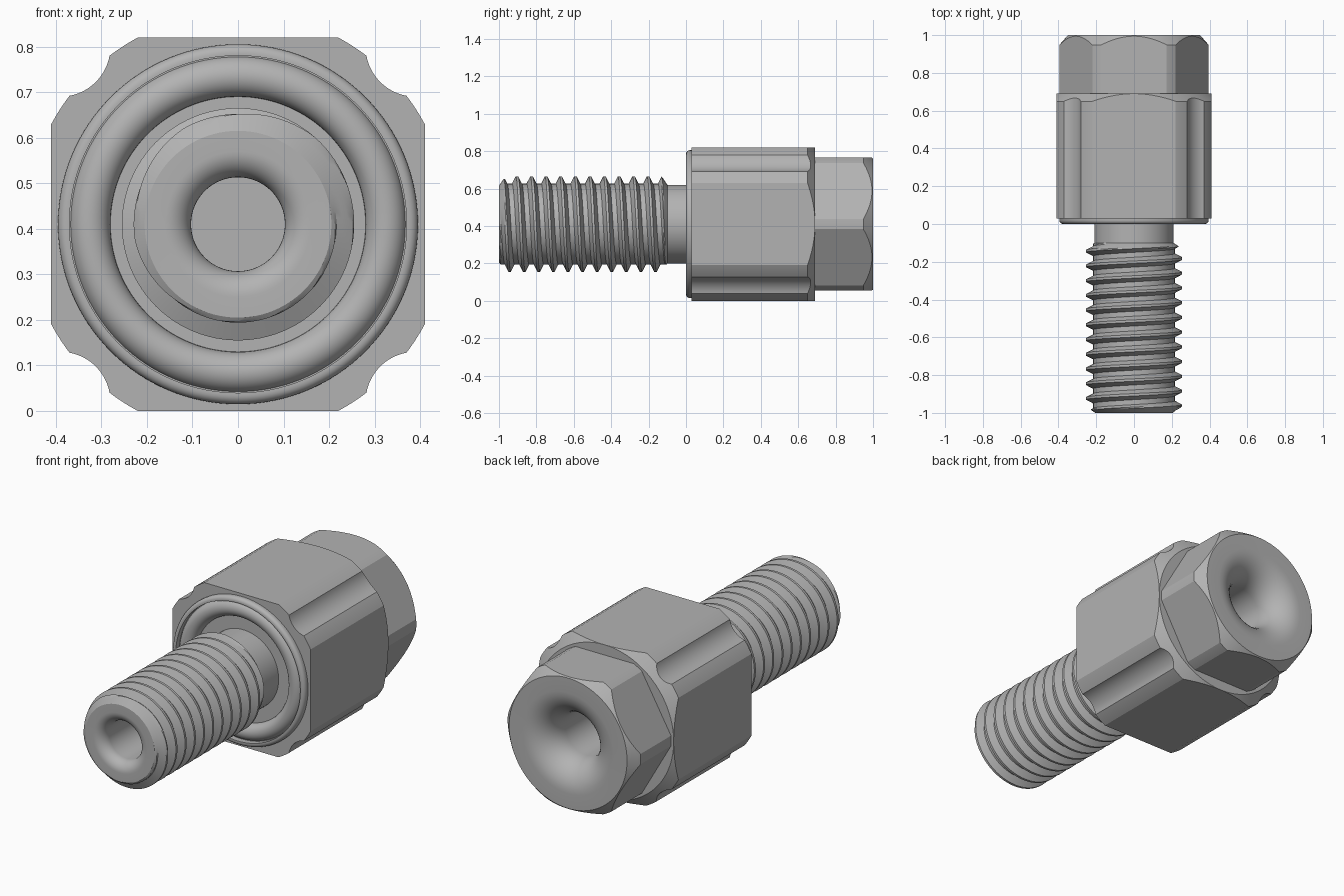
import bpy, bmesh
from math import sin, cos, pi, sqrt, acos, radians, hypot

if "Cube" in bpy.data.objects:
    bpy.data.objects.remove(bpy.data.objects["Cube"], do_unlink=True)

AXIS_Z = 0.41

steel = bpy.data.materials.new("grey steel")
steel.use_nodes = True
GREY = (0.45, 0.45, 0.45, 1)
steel.diffuse_color = GREY
steel.node_tree.nodes["Principled BSDF"].inputs["Base Color"].default_value = GREY


def point(r, a, y):
    return (r * sin(a), y, AXIS_Z + r * cos(a))


def loft(bm, rows, loop=False):
    """Join rows of points, each row closed around the axis."""
    rings = [[bm.verts.new(p) for p in row] for row in rows]
    pairs = list(zip(rings, rings[1:]))
    if loop:
        pairs.append((rings[-1], rings[0]))
    for a, b in pairs:
        for j in range(len(a)):
            k = (j + 1) % len(a)
            bm.faces.new((a[j], a[k], b[k], b[j]))


def finish(bm, name):
    bmesh.ops.remove_doubles(bm, verts=bm.verts, dist=1e-5)
    bmesh.ops.recalc_face_normals(bm, faces=bm.faces)
    mesh = bpy.data.meshes.new(name)
    bm.to_mesh(mesh)
    bm.free()
    mesh.materials.append(steel)
    ob = bpy.data.objects.new(name, mesh)
    bpy.context.collection.objects.link(ob)
    bpy.ops.object.select_all(action='DESELECT')
    ob.select_set(True)
    bpy.context.view_layer.objects.active = ob
    bpy.ops.object.shade_smooth_by_angle(angle=radians(20))


def turned(profile, angles):
    """Rows for a lathe profile of (radius, y) pairs."""
    return [[point(r, a, y) for a in angles] for r, y in profile]


def around(n):
    return [2 * pi * j / n for j in range(n)]


def fillet(r, y, dr, dy, n=10):
    """Rounded lip running inward from radius r, height y."""
    ts = [pi / 2 * i / n for i in range(n + 1)]
    return [(r - dr * sin(t), y + dy * (1 - cos(t))) for t in ts]


def with_breaks(sides, breaks):
    """One-degree angles plus the exact corners of a repeating outline."""
    angles = set(round(radians(d), 6) for d in range(360))
    for s in range(sides):
        for b in breaks:
            for sign in (-1, 1):
                angles.add(round((2 * pi * s / sides + sign * b) % (2 * pi), 6))
    return sorted(angles)


# Square body: flats clipped by a cylinder, round groove along each corner
FLAT, CORNER, GROOVE = 0.41, 0.465, 0.11
DIAG = 0.39 * sqrt(2)
groove_half = acos((CORNER**2 + DIAG**2 - GROOVE**2) / (2 * CORNER * DIAG))


def body_radius(a):
    off = (a + pi / 4) % (pi / 2) - pi / 4
    r = min(CORNER, FLAT / cos(off))
    phi = pi / 4 - abs(off)
    inside = GROOVE**2 - (DIAG * sin(phi))**2
    if inside > 0:
        r = min(r, DIAG * cos(phi) - sqrt(inside))
    return r


angles = with_breaks(4, [acos(FLAT / CORNER), pi / 4 - groove_half])
outline = [(a, body_radius(a)) for a in angles]
bm = bmesh.new()
loft(bm, [
    [point(0.3, a, 0.03) for a, r in outline],
    [point(r, a, 0.03) for a, r in outline],
    [point(r, a, 0.69 - (r - FLAT) * 0.73) for a, r in outline],
    [point(FLAT, a, 0.69) for a, r in outline],
    [point(0.3, a, 0.69) for a, r in outline],
], loop=True)
finish(bm, "square_body")

# Hexagonal nut with clipped corners, chamfered end and flared blind bore
HEX_FLAT, HEX_CORNER, HEX_FACE = 0.355, 0.395, 0.35


def nut_radius(a):
    off = (a - pi / 6) % (pi / 3) - pi / 6
    return min(HEX_CORNER, HEX_FLAT / cos(off))


angles = with_breaks(6, [pi / 6 - acos(HEX_FLAT / HEX_CORNER)])
outline = [(a, nut_radius(a)) for a in angles]
bm = bmesh.new()
flare = fillet(0.27, 1.0, 0.15, -0.15)
loft(bm, turned([(0, 0.45), (0.2, 0.45), (0.2, 0.69)], angles)
     + [[point(r, a, 0.69) for a, r in outline],
        [point(r, a, 1 - (r - HEX_FACE) * 1.15) for a, r in outline]]
     + turned([(HEX_FACE, 1.0)] + flare + [(0.12, 0.55), (0, 0.55)], angles))
finish(bm, "hex_nut")

# Seal seat: thin round flange with rounded rim and recess
bm = bmesh.new()
rim = [(0.395 - 0.02 * (1 - cos(t)), 0.02 - 0.02 * sin(t))
       for t in [pi / 2 * i / 6 for i in range(7)]]
loft(bm, turned([(0.395, 0.06)] + rim + [(0.37, 0), (0.37, 0.045),
                (0.15, 0.045), (0.15, 0.06)], around(128)), loop=True)
finish(bm, "seal_seat")

# Sealing ring
bm = bmesh.new()
loft(bm, turned([(0.325 + 0.045 * cos(t), 0.045 + 0.045 * sin(t))
                 for t in around(32)], around(128)), loop=True)
finish(bm, "seal_ring")

# Threaded shank: helical ridge, tip with blind bore, plain neck
PITCH, CREST, ROOT = 0.078, 0.255, 0.216
TIP_R, NECK_R, TIP_Y, NECK_Y = 0.205, 0.21, -1.0, -0.1
START = -0.904 - 4 * PITCH
PER, TURNS, N = 12, 17, 96


def thread_point(i, j):
    a = 2 * pi * j / N
    phase = i / PER
    y = min(NECK_Y, max(TIP_Y, START + PITCH * (phase + j / N)))
    dist = abs((phase + 0.5) % 1 - 0.5)
    blend = min(1, max(0, (dist - 1 / PER) / (3 / PER)))
    r = CREST + (ROOT - CREST) * blend
    r = min(r, TIP_R + (y - TIP_Y) * 1.5, NECK_R + (NECK_Y - y) * 1.5)
    return point(r, a, y)


bm = bmesh.new()
grid = [[bm.verts.new(thread_point(i, j)) for j in range(N)]
        for i in range(PER * TURNS)]


def thread_vert(i, j):
    return grid[i][j] if j < N else grid[i + PER][0]


for i in range(PER * (TURNS - 1) - 1):
    for j in range(N):
        bm.faces.new((thread_vert(i, j), thread_vert(i, j + 1),
                      thread_vert(i + 1, j + 1), thread_vert(i + 1, j)))
loft(bm, turned([(TIP_R, TIP_Y)] + fillet(0.16, TIP_Y, 0.057, 0.057)
                + [(0.103, -0.7), (0, -0.7)], around(N)))
loft(bm, turned([(NECK_R, NECK_Y), (NECK_R, 0.055), (0, 0.055)], around(N)))
finish(bm, "threaded_shank")
